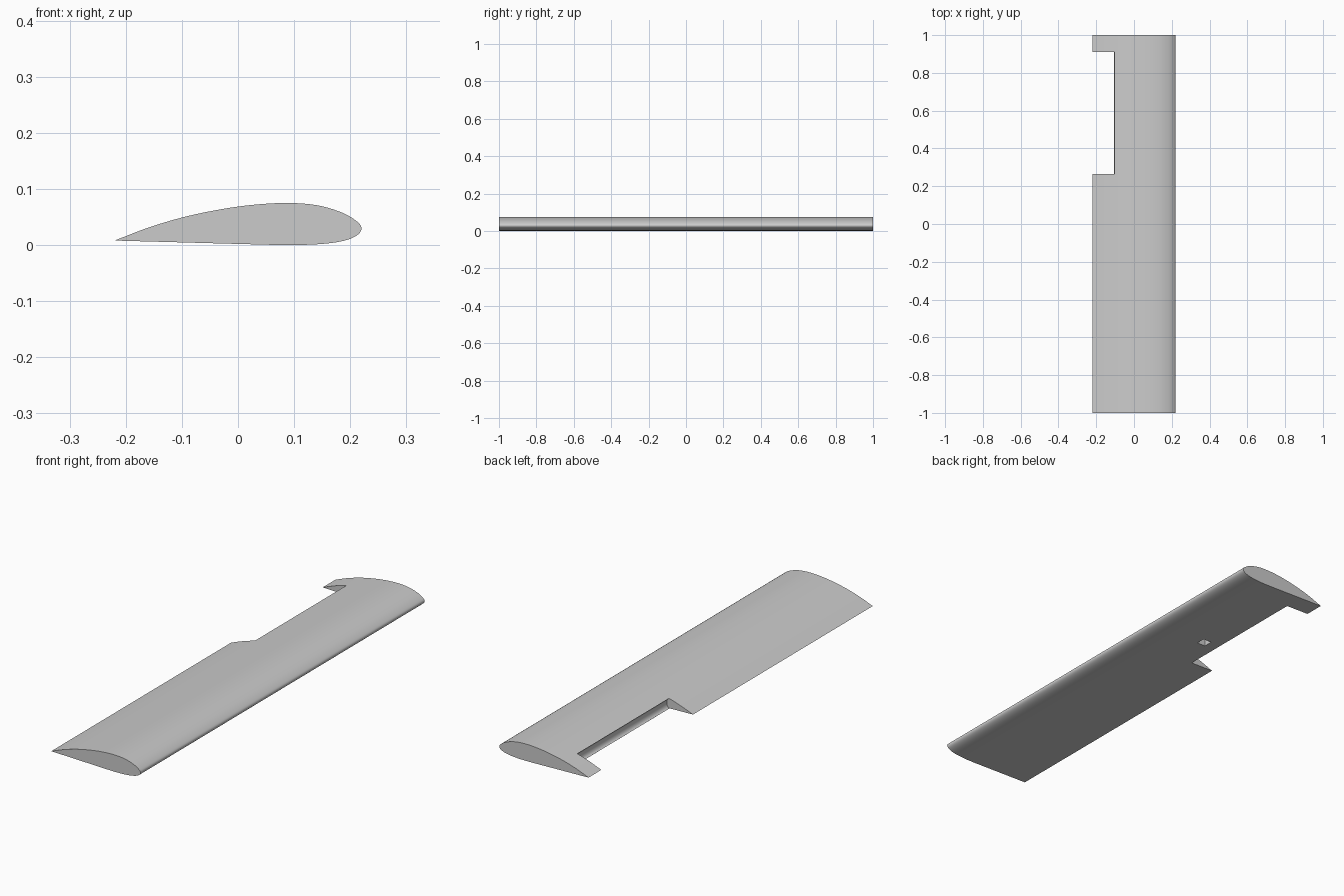
import bpy
import bmesh
import math
from mathutils import Vector

if "Cube" in bpy.data.objects:
    bpy.data.objects.remove(bpy.data.objects["Cube"], do_unlink=True)

GREY = (0.6, 0.6, 0.6, 1.0)
skin = bpy.data.materials.new("light grey")
skin.use_nodes = True
skin.diffuse_color = GREY
skin.node_tree.nodes["Principled BSDF"].inputs["Base Color"].default_value = GREY


def smooth_path(points, steps=5):
    """Catmull-Rom curve through an open list of points."""
    p = [Vector(q) for q in points]
    p = [2 * p[0] - p[1]] + p + [2 * p[-1] - p[-2]]
    out = []
    for a, b, c, d in zip(p, p[1:], p[2:], p[3:]):
        for i in range(steps):
            t = i / steps
            out.append(0.5 * (2 * b + (c - a) * t + (2 * a - 5 * b + 4 * c - d) * t ** 2
                              + (3 * b - a - 3 * c + d) * t ** 3))
    return out + [p[-2]]


def extrude_profile(name, outline, y0, y1):
    """Prism along y from an outline in the xz plane."""
    bm = bmesh.new()
    face = bm.faces.new([bm.verts.new((x, y0, z)) for x, z in outline])
    moved = bmesh.ops.extrude_face_region(bm, geom=[face])["geom"]
    bmesh.ops.translate(bm, vec=(0, y1 - y0, 0),
                        verts=[v for v in moved if isinstance(v, bmesh.types.BMVert)])
    bmesh.ops.recalc_face_normals(bm, faces=bm.faces)
    mesh = bpy.data.meshes.new(name)
    bm.to_mesh(mesh)
    bm.free()
    mesh.materials.append(skin)
    obj = bpy.data.objects.new(name, mesh)
    bpy.context.collection.objects.link(obj)
    return obj


# Aerofoil section: over the top from the trailing edge, round the nose, back below
section = smooth_path([
    (-0.22, 0.008), (-0.16, 0.031), (-0.1, 0.049), (-0.04, 0.062), (0.02, 0.071),
    (0.085, 0.075), (0.14, 0.071), (0.185, 0.058), (0.212, 0.042), (0.22, 0.03),
    (0.213, 0.018), (0.19, 0.008), (0.15, 0.002), (0.09, 0.0), (0.0, 0.002),
    (-0.11, 0.005), (-0.22, 0.008)])
wing = extrude_profile("wing", section[:-1], -1, 1)

# Aileron bay, with a rounded hinge groove along its forward wall
groove = [(-0.105 + 0.014 * math.sin(math.pi * i / 12),
           0.027 - 0.022 * math.cos(math.pi * i / 12)) for i in range(13)]
bay = extrude_profile("bay_cutter", [(-0.3, -0.1), (-0.105, -0.1)] + groove
                      + [(-0.105, 0.2), (-0.3, 0.2)], 0.265, 0.91)

# Small square servo pocket in the underside
pocket = extrude_profile("pocket_cutter", [(-0.052, -0.05), (-0.009, -0.05),
                                           (-0.009, 0.04), (-0.052, 0.04)], 0.417, 0.459)

bpy.ops.object.select_all(action="DESELECT")
wing.select_set(True)
bpy.context.view_layer.objects.active = wing
for cutter in (bay, pocket):
    cut = wing.modifiers.new(cutter.name, "BOOLEAN")
    cut.operation = "DIFFERENCE"
    cut.solver = "EXACT"
    cut.object = cutter
    bpy.ops.object.modifier_apply(modifier=cut.name)
    bpy.data.objects.remove(cutter, do_unlink=True)

bpy.ops.object.shade_smooth_by_angle(angle=math.radians(30))
